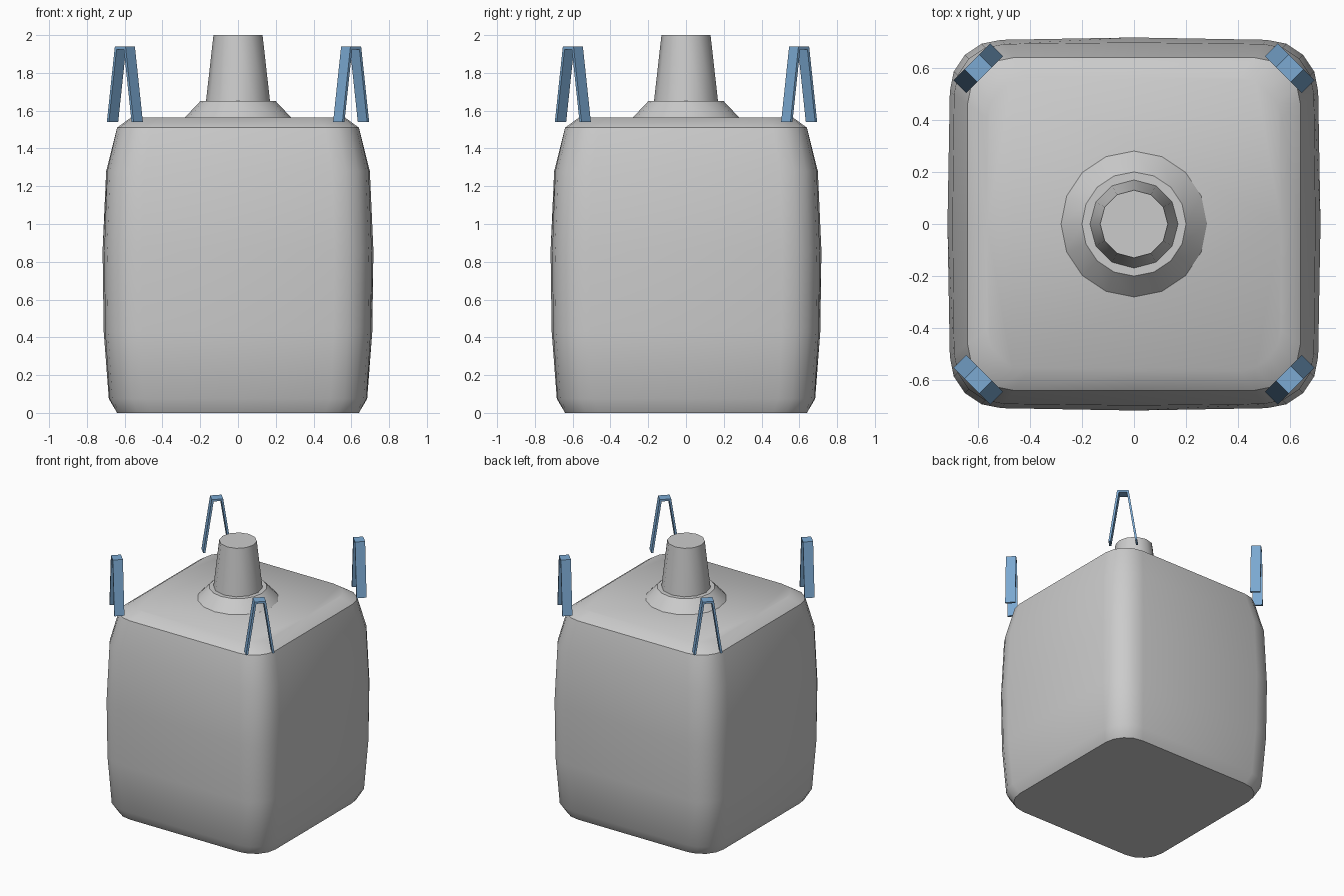
import bpy, bmesh, math
from mathutils import Vector, Matrix

if "Cube" in bpy.data.objects:
    bpy.data.objects.remove(bpy.data.objects["Cube"])


def make(name, bm, angle=None, mat=None):
    bmesh.ops.recalc_face_normals(bm, faces=bm.faces)
    me = bpy.data.meshes.new(name)
    bm.to_mesh(me)
    bm.free()
    ob = bpy.data.objects.new(name, me)
    bpy.context.collection.objects.link(ob)
    if mat:
        me.materials.append(mat)
    if angle:
        bpy.ops.object.select_all(action='DESELECT')
        ob.select_set(True)
        bpy.context.view_layer.objects.active = ob
        bpy.ops.object.shade_smooth_by_angle(angle=math.radians(angle))
    return ob


def loft(rings):
    bm = bmesh.new()
    loops = [[bm.verts.new(p) for p in ring] for ring in rings]
    n = len(loops[0])
    for a, b in zip(loops, loops[1:]):
        for i in range(n):
            j = (i + 1) % n
            bm.faces.new((a[i], a[j], b[j], b[i]))
    bm.faces.new(loops[0][::-1])
    bm.faces.new(loops[-1])
    return bm


def rounded_square(half, bulge, z):
    r = half * 0.28
    pts = []
    for q in range(4):
        rot = Matrix.Rotation(q * math.pi / 2, 3, 'Z')
        pts.append(rot @ Vector((half + bulge, 0, z)))
        for k in range(5):
            a = k * math.pi / 8
            c = half - r
            pts.append(rot @ Vector((c + r * math.cos(a), c + r * math.sin(a), z)))
    return pts


def circle(r, z, n):
    return [(r * math.sin(2 * math.pi * i / n), r * math.cos(2 * math.pi * i / n), z)
            for i in range(n)]


# bulging fabric bag
profile = [(0.64, 0, 0), (0.68, 0.004, 0.075), (0.703, 0.008, 0.43), (0.708, 0.009, 0.86),
           (0.692, 0.006, 1.28), (0.64, 0, 1.51), (0.565, 0, 1.565)]
make("bag_body", loft([rounded_square(*p) for p in profile]), 40)

# filling collar and spout
make("spout_collar", loft([circle(0.285, 1.56, 16), circle(0.2, 1.65, 16)]), 40)
make("filling_spout", loft([circle(0.17, 1.645, 12), circle(0.13, 2.0, 12)]), 40)

# lifting loops across the four corners
blue = bpy.data.materials.new("strap_blue")
blue.diffuse_color = (0.2, 0.4, 0.65, 1)
blue.use_nodes = True
blue.node_tree.nodes["Principled BSDF"].inputs["Base Color"].default_value = blue.diffuse_color
outer = [(-0.1, 1.54), (-0.04, 1.94), (0.04, 1.94), (0.1, 1.54)]
inner = [(-0.085, 1.54), (-0.027, 1.925), (0.027, 1.925), (0.085, 1.54)]
for i in range(4):
    rot = Matrix.Rotation(math.pi / 4 + i * math.pi / 2, 3, 'Z')
    bm = bmesh.new()
    rows = [[bm.verts.new(rot @ Vector((0.847 + d, t, z)))
             for d, (t, z) in ((-0.035, o), (0.035, o), (0.035, n), (-0.035, n))]
            for o, n in zip(outer, inner)]
    for a, b in zip(rows, rows[1:]):
        for k in range(4):
            m = (k + 1) % 4
            bm.faces.new((a[k], a[m], b[m], b[k]))
    bm.faces.new(rows[0])
    bm.faces.new(rows[-1])
    make(f"lifting_loop_{i + 1}", bm, mat=blue)
